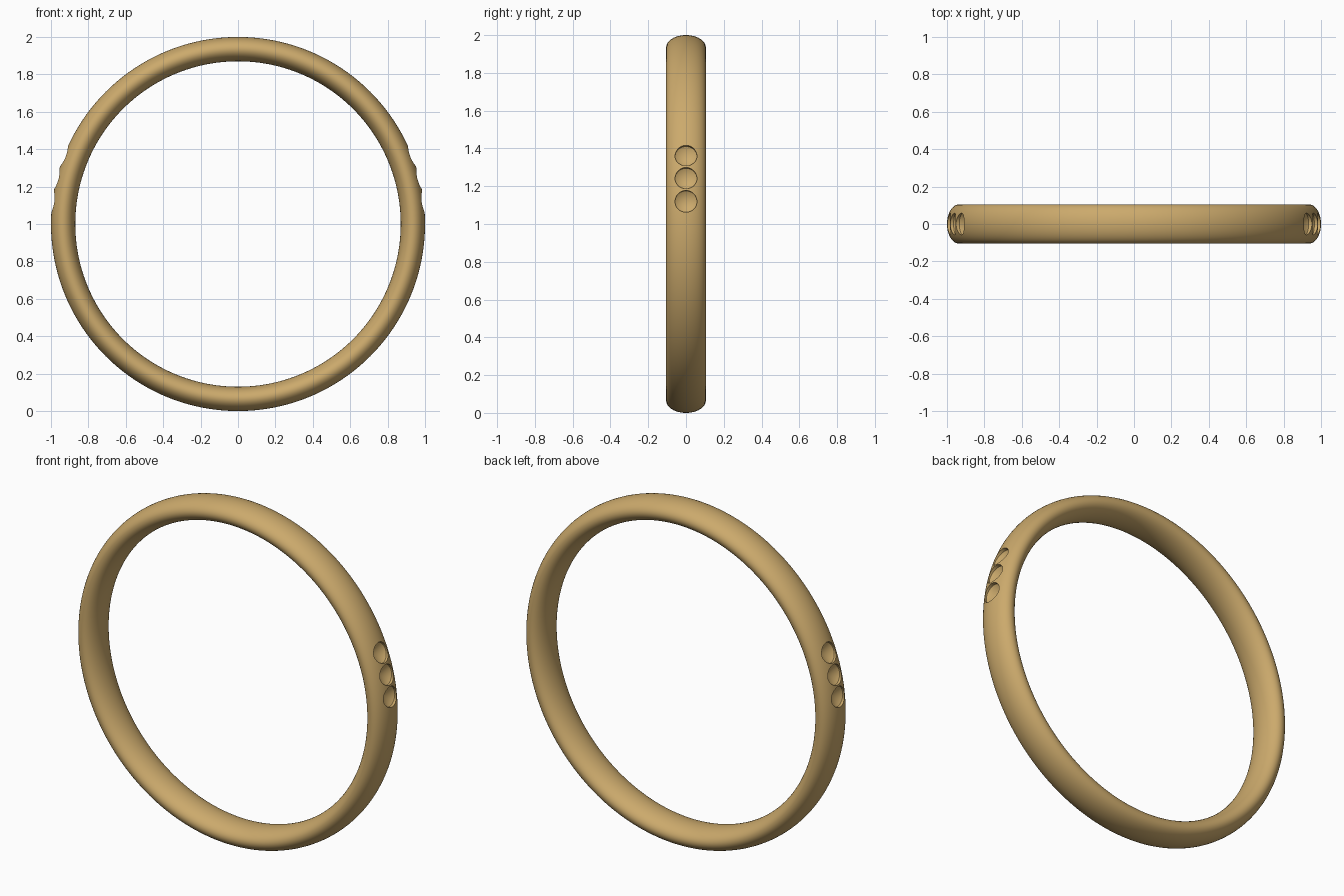
import bpy, bmesh
from math import sin, cos, pi, radians
from mathutils import Matrix, Vector

if "Cube" in bpy.data.objects:
    bpy.data.objects.remove(bpy.data.objects["Cube"])

R_MID, HALF_THICK, HALF_WIDTH = 0.935, 0.065, 0.105
CENTRE = Vector((0, 0, 1))


def finish(name, bm):
    bmesh.ops.remove_doubles(bm, verts=bm.verts, dist=1e-5)
    bmesh.ops.recalc_face_normals(bm, faces=bm.faces)
    mesh = bpy.data.meshes.new(name)
    bm.to_mesh(mesh)
    bm.free()
    obj = bpy.data.objects.new(name, mesh)
    bpy.context.collection.objects.link(obj)
    return obj


def spin_profile(bm, pts, axis, steps, closed):
    verts = [bm.verts.new(p) for p in pts]
    pairs = list(zip(verts, verts[1:] + verts[:1])) if closed else list(zip(verts, verts[1:]))
    edges = [bm.edges.new(p) for p in pairs]
    bmesh.ops.spin(bm, geom=verts + edges, cent=(0, 0, 0), axis=axis,
                   angle=2 * pi, steps=steps, use_duplicate=False)
    bmesh.ops.remove_doubles(bm, verts=bm.verts, dist=1e-5)


# Band: oval section swept round the y axis
bm = bmesh.new()
N = 48
section = [(R_MID + HALF_THICK * cos(2 * pi * i / N), HALF_WIDTH * sin(2 * pi * i / N), 0)
           for i in range(N)]
spin_profile(bm, section, (0, 1, 0), 192, True)
bmesh.ops.translate(bm, verts=bm.verts, vec=CENTRE)
band = finish("ring_band", bm)

# Stone seats: three cone-bottomed drill holes on each shoulder
seat_profile = [(1.05, 0, 0), (1.05, 0.058, 0), (0.98, 0.058, 0), (0.94, 0, 0)]
drills = bmesh.new()
for side in (0, pi):
    for deg in (6.9, 14.1, 21.3):
        one = bmesh.new()
        spin_profile(one, seat_profile, (1, 0, 0), 40, False)
        turn = Matrix.Rotation(side, 4, 'Z') @ Matrix.Rotation(-radians(deg), 4, 'Y')
        bmesh.ops.transform(one, matrix=Matrix.Translation(CENTRE) @ turn, verts=one.verts)
        tmp = bpy.data.meshes.new("seat_tmp")
        one.to_mesh(tmp)
        one.free()
        drills.from_mesh(tmp)
        bpy.data.meshes.remove(tmp)
cutter = finish("seat_cutter", drills)
cutter.hide_render = True
cutter.hide_set(True)

cut = band.modifiers.new("seats", 'BOOLEAN')
cut.operation = 'DIFFERENCE'
cut.solver = 'EXACT'
cut.object = cutter

# Apply the cut, then smooth shade with crisp seat rims
bpy.context.view_layer.objects.active = band
band.select_set(True)
bpy.ops.object.modifier_apply(modifier=cut.name)
bpy.data.objects.remove(cutter)
bpy.ops.object.shade_smooth_by_angle(angle=radians(30))

# Gold
gold = bpy.data.materials.new("gold")
gold.diffuse_color = (0.6, 0.4, 0.15, 1)
gold.use_nodes = True
gold.node_tree.nodes["Principled BSDF"].inputs["Base Color"].default_value = gold.diffuse_color
band.data.materials.clear()
band.data.materials.append(gold)
